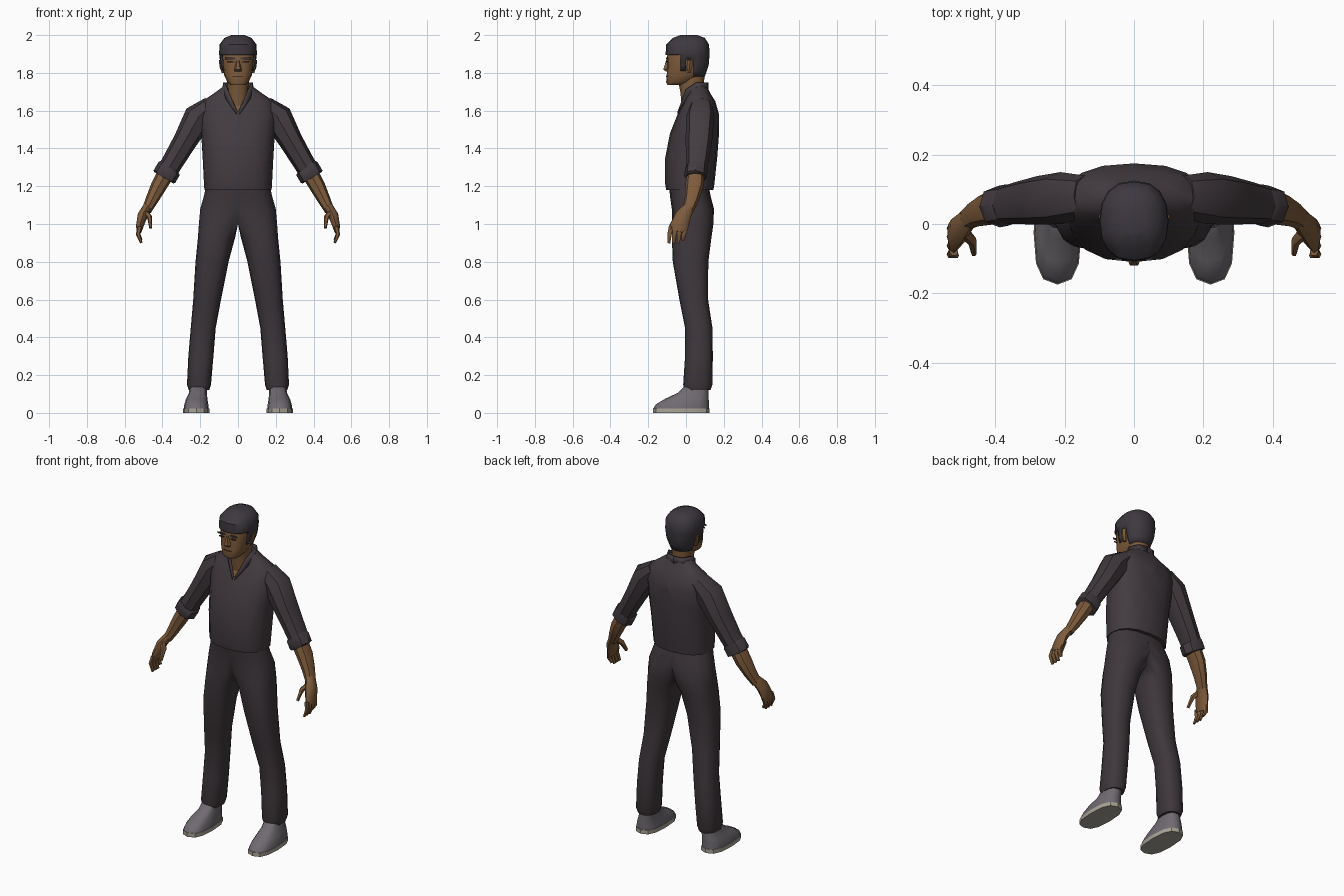
import bpy, bmesh, math
from mathutils import Vector

if "Cube" in bpy.data.objects:
    bpy.data.objects.remove(bpy.data.objects["Cube"])


def material(name, rgb):
    m = bpy.data.materials.new(name)
    m.use_nodes = True
    m.diffuse_color = (*rgb, 1)
    m.node_tree.nodes["Principled BSDF"].inputs["Base Color"].default_value = (*rgb, 1)
    return m


SHIRT = material("shirt charcoal", (0.055, 0.043, 0.05))
TROUSER = material("trouser charcoal", (0.048, 0.038, 0.044))
HAIR = material("hair black", (0.047, 0.04, 0.05))
SKIN = material("skin brown", (0.21, 0.105, 0.045))
LINE = material("face line brown", (0.06, 0.03, 0.015))
SHOE = material("shoe grey", (0.16, 0.145, 0.165))
SOLE = material("sole pale grey", (0.4, 0.37, 0.31))


def finish(name, bm, mats, mirror=False, angle=40, thick=0):
    bmesh.ops.recalc_face_normals(bm, faces=bm.faces)
    mesh = bpy.data.meshes.new(name)
    bm.to_mesh(mesh)
    bm.free()
    for m in mats:
        mesh.materials.append(m)
    ob = bpy.data.objects.new(name, mesh)
    bpy.context.collection.objects.link(ob)
    bpy.ops.object.select_all(action="DESELECT")
    ob.select_set(True)
    bpy.context.view_layer.objects.active = ob
    bpy.ops.object.shade_smooth_by_angle(angle=math.radians(angle))
    if thick:
        mod = ob.modifiers.new("thickness", "SOLIDIFY")
        mod.thickness, mod.offset = thick, -1
    if mirror:
        ob.modifiers.new("mirror", "MIRROR").merge_threshold = 0.002
    return ob


def skin_rings(rings, caps=True):
    """Join equal rings of points with quads."""
    bm = bmesh.new()
    loops = [[bm.verts.new(p) for p in ring] for ring in rings]
    n = len(loops[0])
    for a, b in zip(loops, loops[1:]):
        for i in range(n):
            j = (i + 1) % n
            bm.faces.new((a[i], a[j], b[j], b[i]))
    if caps:
        bm.faces.new(loops[0])
        bm.faces.new(loops[-1])
    return bm


def oval(n, power):
    for k in range(n):
        a = math.tau * k / n
        c, s = math.cos(a), math.sin(a)
        yield math.copysign(abs(c) ** power, c), math.copysign(abs(s) ** power, s)


def stack(levels, n=16, power=0.85, caps=True):
    """Level rings, each given as z, x range, y range."""
    return skin_rings([[((x0 + x1 + (x1 - x0) * c) / 2, (y0 + y1 + (y1 - y0) * s) / 2, z)
                        for c, s in oval(n, power)] for z, x0, x1, y0, y1 in levels], caps)


def body(levels, **kw):
    """Stack that is symmetric in x: z, half width, y range."""
    return stack([(z, -w, w, y0, y1) for z, w, y0, y1 in levels], **kw)


def tube(path, n=8, power=0.9):
    """Rings square to a path: x, y, z, radius across, radius in depth."""
    pts = [Vector(p[:3]) for p in path]
    rings = []
    for i, p in enumerate(pts):
        t = (pts[min(i + 1, len(pts) - 1)] - pts[max(i - 1, 0)]).normalized()
        v = Vector((0, 1, 0))
        v = (v - t * v.dot(t)).normalized()
        u = v.cross(t)
        rings.append([p + u * c * path[i][3] + v * s * path[i][4] for c, s in oval(n, power)])
    return skin_rings(rings)


def cut(bm, point, normal):
    bmesh.ops.bisect_plane(bm, geom=bm.verts[:] + bm.edges[:] + bm.faces[:],
                           plane_co=point, plane_no=normal)


# Shirt body with an open V neck
bm = body([(1.18, .178, -.105, .145), (1.21, .18, -.11, .15), (1.35, .187, -.11, .165),
           (1.48, .195, -.085, .175), (1.58, .205, -.045, .175), (1.65, .19, -.01, .155),
           (1.69, .13, .01, .13), (1.73, .075, .02, .11)])
for side in (-1, 1):
    cut(bm, (0, 0, 1.58), (side * 2, 0, -1))
for f in bm.faces:
    c = f.calc_center_median()
    f.material_index = int(c.y < .06 and abs(c.x) * 2 < c.z - 1.58)
finish("shirt_body", bm, [SHIRT, SKIN])

# Collar, a half strip mirrored
bm = bmesh.new()
strip = [(0, .12, 1.7, .05), (.06, .105, 1.7, .05), (.085, .055, 1.69, .06),
         (.068, 0, 1.665, .05), (.008, -.045, 1.58, .015)]
pairs = [(bm.verts.new((x, y, z)), bm.verts.new((x * .93, y, z + h))) for x, y, z, h in strip]
for a, b in zip(pairs, pairs[1:]):
    bm.faces.new((a[0], b[0], b[1], a[1]))
finish("collar", bm, [SHIRT], mirror=True, thick=.01)

# Sleeves, cuffs and forearms
finish("sleeve", tube([(.14, .08, 1.63, .05, .06), (.21, .075, 1.565, .078, .075),
                       (.28, .068, 1.44, .063, .07), (.345, .06, 1.33, .057, .06),
                       (.385, .052, 1.265, .055, .054)]), [SHIRT], True)
finish("cuff", tube([(.36, .055, 1.3, .06, .058), (.365, .055, 1.293, .066, .06),
                     (.39, .05, 1.25, .066, .06), (.393, .05, 1.245, .058, .054)]), [SHIRT], True)
finish("forearm", tube([(.38, .05, 1.27, .045, .048), (.42, .045, 1.2, .042, .048),
                        (.455, .03, 1.13, .034, .038), (.485, .01, 1.07, .026, .03)]), [SKIN], True)

# Hands
finish("palm", tube([(.48, .015, 1.09, .024, .03), (.505, -.015, 1.045, .027, .042),
                     (.52, -.035, .99, .02, .048), (.524, -.042, .96, .014, .046)]), [SKIN], True, 50)
for i, finger in enumerate(["little", "ring", "middle", "index"]):
    y = -.004 - i * .025
    finish(finger + "_finger", tube([(.52, y, .985, .013, .014), (.529, y - .008, .945, .012, .013),
                                     (.512, y - .012, .9 + (i == 0) * .015, .007, .009)], 6),
           [SKIN], True, 50)
finish("thumb", tube([(.5, -.015, 1.07, .018, .018), (.467, -.05, 1.035, .014, .015),
                      (.462, -.085, .98, .008, .01)], 6), [SKIN], True, 50)

# Trousers: one leg and half the hips, mirrored and joined at the middle
bm = stack([(.12, .152, .26, -.008, .13), (.15, .143, .27, -.015, .14), (.3, .13, .263, -.005, .142),
            (.45, .118, .25, -.005, .14), (.6, .09, .237, -.035, .117), (.8, .05, .225, -.07, .118),
            (.93, .015, .212, -.075, .135), (1.0, -.04, .207, -.075, .145),
            (1.08, -.15, .2, -.075, .148), (1.15, -.18, .18, -.085, .13), (1.2, -.17, .17, -.09, .12)])
for v in bm.verts:
    v.co.x = max(v.co.x, 0)
seam = [f for f in bm.faces if all(v.co.x < .0001 for v in f.verts)]
bmesh.ops.delete(bm, geom=seam, context="FACES")
finish("trousers", bm, [TROUSER], True, 50)

# Shoes
outline = (.152, .29, -.175, .125)
finish("shoe_sole", stack([(0, *outline), (.024, *outline)], 12, .75), [SOLE], True)
finish("shoe_upper", stack([(.024, .155, .287, -.172, .122), (.045, .157, .284, -.16, .122),
                            (.075, .162, .275, -.11, .12), (.105, .165, .26, -.045, .12),
                            (.14, .165, .255, -.01, .118)], 12, .75), [SHOE], True, 50)

# Neck and head
finish("neck", body([(1.6, .05, -.02, .1), (1.7, .055, -.03, .09), (1.8, .06, -.05, .1)], n=12), [SKIN])
finish("head", body([(1.735, .04, -.098, -.02), (1.75, .056, -.105, .03), (1.79, .074, -.102, .085),
                     (1.84, .082, -.1, .105), (1.89, .086, -.1, .11), (1.95, .08, -.08, .1)],
                    power=.75), [SKIN], angle=50)

# Hair cap trimmed around the face and ears
bm = body([(1.78, .072, -.1, .1), (1.84, .092, -.105, .12), (1.9, .1, -.108, .125),
           (1.95, .098, -.105, .122), (1.985, .072, -.07, .1), (2.0, .035, -.03, .06)])
for y in (-.03, 0, .04):
    cut(bm, (0, y, 0), (0, 1, 0))
for z in (1.81, 1.87, 1.895):
    cut(bm, (0, 0, z), (0, 0, 1))
bare = []
for f in bm.faces:
    c = f.calc_center_median()
    if (c.y < -.03 and c.z < 1.895) or (c.y < 0 and c.z < 1.81) or (0 < c.y < .04 and c.z < 1.87) \
            or f.normal.z < -.9 or c.z < 1.781:
        bare.append(f)
bmesh.ops.delete(bm, geom=bare, context="FACES")
finish("hair", bm, [HAIR], thick=.012)

# Ears, nose and painted face lines
finish("ear", stack([(1.8, .07, .086, .005, .025), (1.83, .07, .097, .002, .035),
                     (1.868, .07, .102, .002, .042)], 6), [SKIN], True)
finish("nose", body([(1.808, .02, -.11, -.08), (1.818, .02, -.123, -.08), (1.868, .008, -.106, -.08)],
                    n=6), [SKIN], angle=20)


def plate(name, x0, x1, z0, z1, mat):
    finish(name, stack([(z, x0, x1, -.106, -.097) for z in (z0, z1)], 4, 1), [mat], True)


plate("eyebrow", .014, .068, 1.872, 1.882, HAIR)
plate("eye", .018, .058, 1.855, 1.862, LINE)
plate("mouth", -.028, .028, 1.779, 1.784, LINE)
